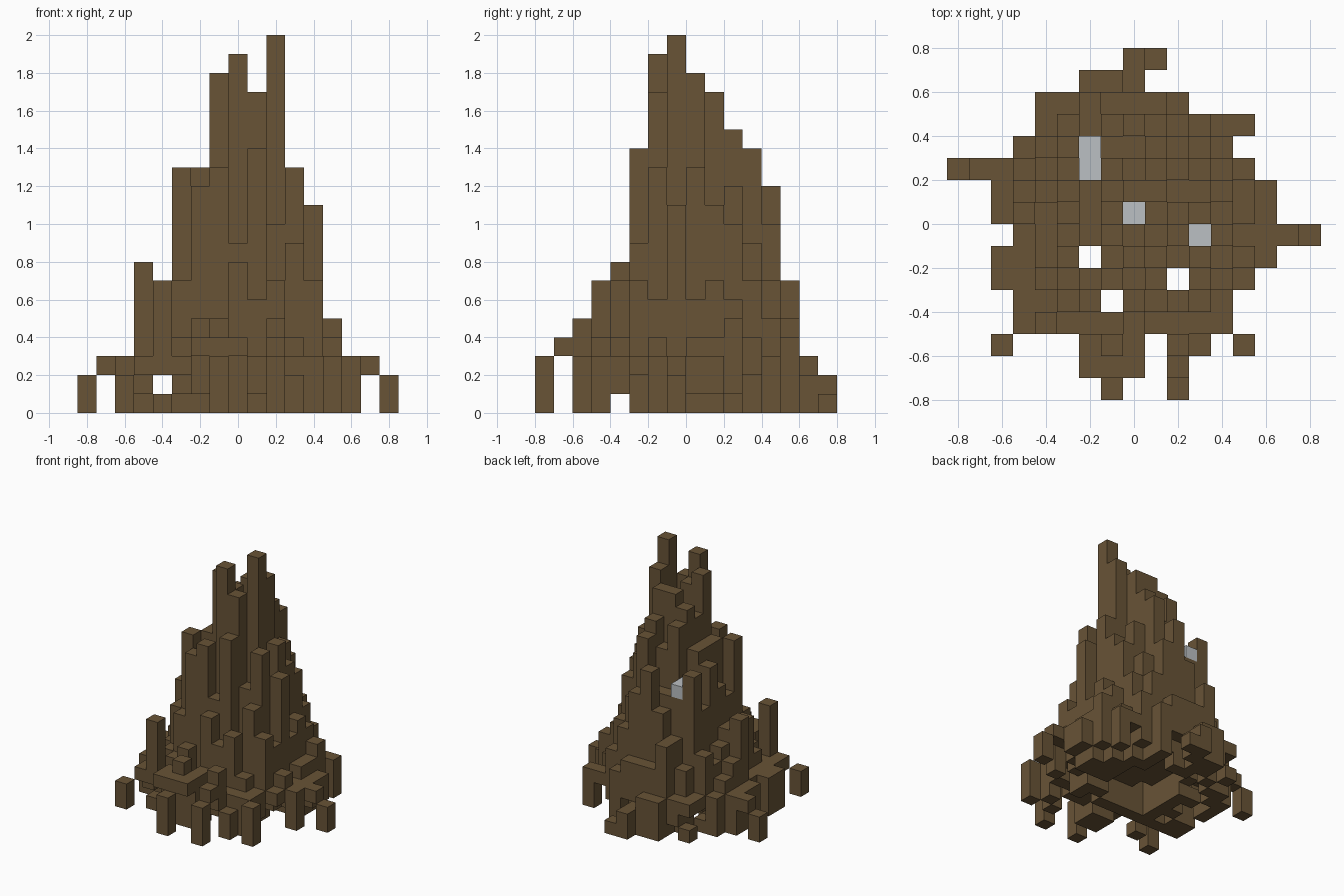
import bpy
import bmesh
import math
import random
from mathutils import Vector

random.seed(5)
UNIT = 0.1

cube = bpy.data.objects.get("Cube")
if cube:
    bpy.data.objects.remove(cube, do_unlink=True)


def make_material(name, colour):
    mat = bpy.data.materials.new(name)
    mat.use_nodes = True
    mat.diffuse_color = colour
    shader = mat.node_tree.nodes["Principled BSDF"]
    shader.inputs["Base Color"].default_value = colour
    shader.inputs["Roughness"].default_value = 0.9
    return mat


earth = make_material("earth_brown", (0.138, 0.087, 0.037, 1))
stone = make_material("pale_grey", (0.50, 0.53, 0.55, 1))

# Highest block allowed in each slice across the width and along the depth
width_cap = dict(zip(range(-6, 7), (4, 8, 7, 13, 13, 18, 19, 17, 20, 13, 11, 6, 3)))
depth_cap = dict(zip(range(-5, 6), (7, 8, 14, 19, 20, 18, 17, 15, 14, 12, 7)))

# Ends of each row of the ragged base, from front to back
row_start = dict(zip(depth_cap, (-5, -5, -6, -6, -5, -6, -6, -6, -5, -4, -4)))
row_end = dict(zip(depth_cap, (4, 4, 5, 6, 6, 6, 6, 5, 4, 5, 2)))

# Shafts that run right through the mound
shafts = {(-2, -2), (2, -3), (-1, -4)}

# Columns standing out of the slope: across, along, height
spires = (
    (2, -1, 20), (0, -2, 19), (2, 0, 18), (-1, -1, 18), (0, -1, 17),
    (1, -2, 17), (1, 1, 17), (-1, 1, 16), (1, 2, 15), (-1, 2, 15),
    (1, -3, 14), (1, 3, 14), (3, 0, 13), (3, -2, 13), (-1, -3, 13),
    (-3, -2, 13), (-2, -1, 13), (-2, 0, 13), (-2, 1, 13), (-2, -3, 12),
    (-3, 1, 12), (-3, 3, 12), (0, 4, 12), (4, -1, 11), (1, 4, 10),
    (3, -3, 9), (-1, 4, 9), (0, -4, 8), (-5, 0, 8), (2, -4, 7),
    (4, -3, 7), (-4, -5, 7), (-2, 5, 7), (4, -2, 6),
)

# Loose lumps and arms around the foot: across, along, bottom, top
lumps = (
    (-8, 2, 0, 2), (-7, 2, 2, 3), (8, -1, 0, 2), (7, -1, 2, 3),
    (-6, -6, 0, 2), (5, -6, 0, 3), (3, -6, 0, 2), (2, -6, 2, 5),
    (-2, -6, 1, 4), (-1, -6, 0, 5), (0, -6, 0, 4),
    (-2, -7, 3, 4), (-1, -7, 3, 4), (0, -7, 3, 4), (2, -7, 3, 4),
    (-1, -8, 0, 3), (2, -8, 0, 3),
    (-2, 6, 0, 3), (-1, 6, 0, 3), (0, 6, 0, 2), (0, 7, 0, 2), (1, 7, 0, 1),
)

# Pale blocks capping four sunken columns
caps = {(-2, 2): 11, (-2, 3): 11, (0, 0): 12, (3, -1): 6}


def column(i, j, bottom, top):
    return {(i, j, k) for k in range(bottom, top)}


def radius(i, j):
    return math.hypot(i, j - 0.3)


def column_bottom(i, j):
    """Hollow underside with ragged feet around the rim."""
    if i == -4:
        return 2
    low = 2 if radius(i, j) < 3 else random.choice((0, 0, 0, 1, 2))
    return max(low, 1) if j == -4 else low


heights = {(i, j): h for i, j, h in spires}
mound_cells, spire_cells, lump_cells, cap_cells = set(), set(), set(), set()

for j in depth_cap:
    for i in range(row_start[j], row_end[j] + 1):
        if (i, j) in shafts:
            continue
        low = column_bottom(i, j)
        slope = round(18 - 2.7 * radius(i, j)) + random.choice((-1, 0, 0, 1))
        top = max(low + 1, min(width_cap[i], depth_cap[j], max(3, slope)))
        if (i, j) in caps:
            top = caps[i, j]
            cap_cells.add((i, j, top - 1))
            mound_cells |= column(i, j, low, top - 1)
        elif (i, j) in heights:
            spire_cells |= column(i, j, low, heights[i, j])
        else:
            mound_cells |= column(i, j, low, top)
        if i == -4 and j % 2:
            mound_cells.add((i, j, 0))

for lump in lumps:
    lump_cells |= column(*lump)

occupied = mound_cells | spire_cells | lump_cells | cap_cells
DIRECTIONS = [Vector(d) * s for d in ((1, 0, 0), (0, 1, 0), (0, 0, 1)) for s in (-1, 1)]


def build(name, cells, mat):
    """Make one object from blocks, leaving out hidden faces."""
    bm = bmesh.new()
    for cell in sorted(cells):
        centre = Vector(cell) + Vector((0, 0.5, 0.5))
        for d in DIRECTIONS:
            if tuple(int(a + b) for a, b in zip(cell, d)) in occupied:
                continue
            u = Vector((d.y, d.z, d.x)) / 2
            v = d.cross(u)
            mid = centre + d / 2
            corners = (mid - u - v, mid + u - v, mid + u + v, mid - u + v)
            bm.faces.new([bm.verts.new(c * UNIT) for c in corners])
    bmesh.ops.remove_doubles(bm, verts=bm.verts, dist=UNIT / 100)
    bm.normal_update()
    mesh = bpy.data.meshes.new(name)
    bm.to_mesh(mesh)
    bm.free()
    mesh.materials.append(mat)
    obj = bpy.data.objects.new(name, mesh)
    bpy.context.collection.objects.link(obj)
    return obj


build("mound", mound_cells, earth)
build("spires", spire_cells, earth)
build("foot_lumps", lump_cells, earth)
build("sunken_caps", cap_cells, stone)
